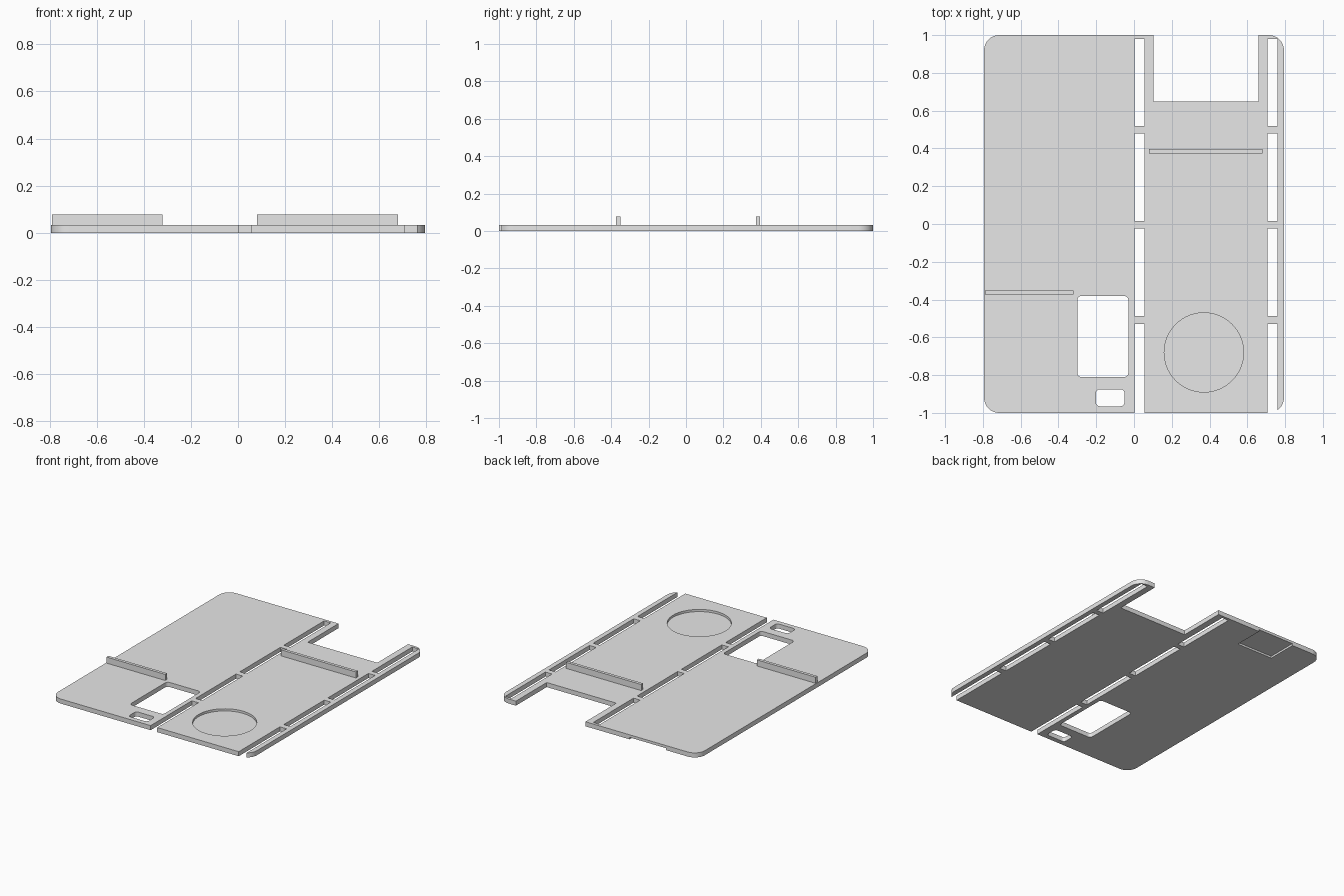
import bpy
import bmesh
from math import cos, sin, pi, radians

cube = bpy.data.objects.get("Cube")
if cube:
    bpy.data.objects.remove(cube, do_unlink=True)

grey = bpy.data.materials.new("plain grey")
grey.use_nodes = True
grey.diffuse_color = (0.8, 0.8, 0.8, 1)
grey.node_tree.nodes["Principled BSDF"].inputs["Base Color"].default_value = (0.8, 0.8, 0.8, 1)


def prism(name, outline, z0, z1):
    """Extrude a closed counter-clockwise outline from z0 to z1."""
    bm = bmesh.new()
    face = bm.faces.new([bm.verts.new((x, y, z0)) for x, y in outline])
    ext = bmesh.ops.extrude_face_region(bm, geom=[face])
    top = [v for v in ext["geom"] if isinstance(v, bmesh.types.BMVert)]
    bmesh.ops.translate(bm, verts=top, vec=(0, 0, z1 - z0))
    bmesh.ops.recalc_face_normals(bm, faces=bm.faces)
    mesh = bpy.data.meshes.new(name)
    bm.to_mesh(mesh)
    bm.free()
    mesh.materials.append(grey)
    obj = bpy.data.objects.new(name, mesh)
    bpy.context.collection.objects.link(obj)
    return obj


def arc(cx, cy, r, start, sweep, steps):
    return [(cx + r * cos(start + sweep * i / steps),
             cy + r * sin(start + sweep * i / steps)) for i in range(steps + 1)]


def rect(x0, x1, y0, y1, r=0):
    if not r:
        return [(x0, y0), (x1, y0), (x1, y1), (x0, y1)]
    centres = [(x1 - r, y1 - r), (x0 + r, y1 - r), (x0 + r, y0 + r), (x1 - r, y0 + r)]
    return [p for i, (cx, cy) in enumerate(centres)
            for p in arc(cx, cy, r, i * pi / 2, pi / 2, 8)]


def cut(target, outline, z0=-0.1, z1=0.2):
    """Subtract an extruded outline from the target, then discard the cutter."""
    cutter = prism("cutter", outline, z0, z1)
    cutter.hide_render = True
    mod = target.modifiers.new("cut", 'BOOLEAN')
    mod.operation = 'DIFFERENCE'
    mod.solver = 'EXACT'
    mod.object = cutter
    bpy.context.view_layer.objects.active = target
    bpy.ops.object.modifier_apply(modifier=mod.name)
    bpy.data.objects.remove(cutter, do_unlink=True)


# Base plate with rounded corners
TOP = 0.033
plate = prism("base_plate", rect(-0.794, 0.794, -1, 1, 0.08), 0, TOP)

# Two rows of slots, the front one of each row open to the edge
for x0, x1 in ((0.002, 0.055), (0.706, 0.759)):
    for y0, y1 in ((0.52, 0.98), (0.017, 0.48), (-0.487, -0.025), (-1.1, -0.53)):
        cut(plate, rect(x0, x1, y0, y1))

# Back notch and the two rounded windows
cut(plate, rect(0.103, 0.659, 0.648, 1.1))
cut(plate, rect(-0.30, -0.03, -0.81, -0.381, 0.022))
cut(plate, rect(-0.202, -0.05, -0.965, -0.875, 0.022))

# Round recess on top and rectangular recess underneath
cut(plate, arc(0.37, -0.68, 0.21, 0, 2 * pi, 64)[:-1], TOP - 0.016)
cut(plate, rect(-0.54, -0.25, 0.78, 1.1), -0.1, 0.014)

# Upright ribs
prism("right_rib", rect(-0.79, -0.32, -0.373, -0.351), TOP, 0.077)
prism("left_rib", rect(0.08, 0.68, 0.374, 0.396), TOP, 0.077)

# Smooth the rounded walls, keep the edges sharp
bpy.ops.object.select_all(action='DESELECT')
plate.select_set(True)
bpy.context.view_layer.objects.active = plate
bpy.ops.object.shade_smooth_by_angle(angle=radians(30))
